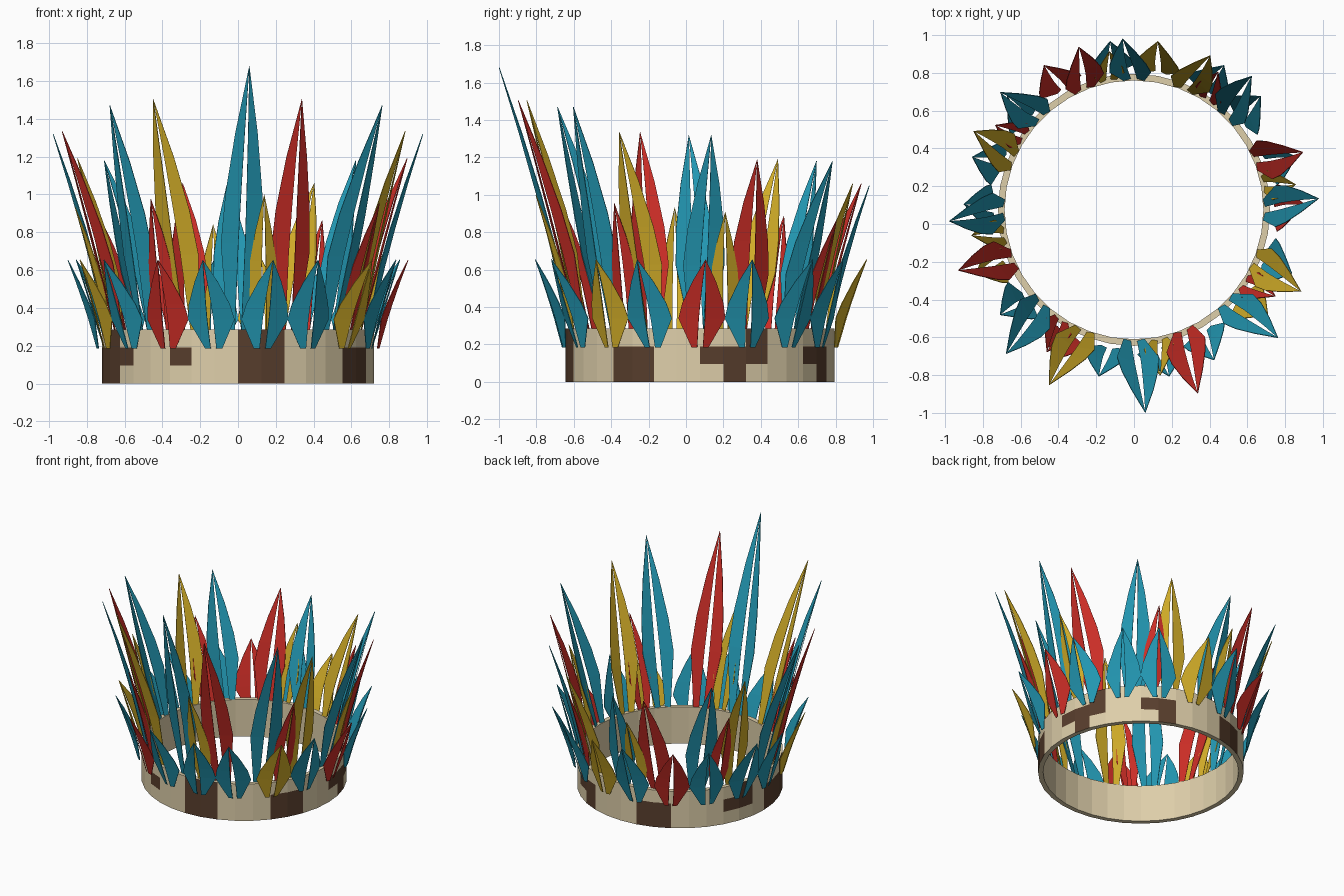
import bpy, bmesh, math
from mathutils import Vector

cube = bpy.data.objects.get("Cube")
if cube:
    bpy.data.objects.remove(cube, do_unlink=True)


def material(name, rgb):
    m = bpy.data.materials.new(name)
    m.use_nodes = True
    m.diffuse_color = (*rgb, 1)
    m.node_tree.nodes["Principled BSDF"].inputs["Base Color"].default_value = (*rgb, 1)
    return m


BLUE = material("feather_blue", (0.017, 0.32, 0.46))
RED = material("feather_red", (0.61, 0.027, 0.02))
YELLOW = material("feather_yellow", (0.66, 0.43, 0.022))
BEIGE = material("band_beige", (0.73, 0.62, 0.40))
BROWN = material("band_brown", (0.098, 0.048, 0.026))

CENTRE = Vector((0, 0.075, 0))
FRONT = -90


def radial(deg):
    a = math.radians(deg)
    return Vector((math.cos(a), math.sin(a), 0))


def link(name, bm, mats):
    mesh = bpy.data.meshes.new(name)
    bm.to_mesh(mesh)
    bm.free()
    for m in mats:
        mesh.materials.append(m)
    obj = bpy.data.objects.new(name, mesh)
    bpy.context.collection.objects.link(obj)
    return obj


# Head band: closed cross-section swept round, with brown blocks by angle and row
def make_band(outer=0.72, inner=0.685, height=0.285, steps=36):
    blocks = {
        0: (27, 28, 32, 33, 1, 6, 10, 11, 18, 19, 20),
        1: (27, 28, 32, 33, 0, 1, 2, 5, 6, 10, 11, 15, 16, 18, 19, 20, 21, 24),
        2: (27, 28, 2, 16, 20),
    }
    section = [(outer, height * i / 3) for i in range(4)] + [(inner, height), (inner, 0)]
    bm = bmesh.new()
    rings = []
    for s in range(steps):
        d = radial(360 * s / steps)
        rings.append([bm.verts.new(CENTRE + d * r + Vector((0, 0, z))) for r, z in section])
    n = len(section)
    for s in range(steps):
        a, b = rings[s], rings[(s + 1) % steps]
        for i in range(n):
            j = (i + 1) % n
            f = bm.faces.new((a[i], b[i], b[j], a[j]))
            f.material_index = 1 if s in blocks.get(i, ()) else 0
    link("head_band", bm, [BEIGE, BROWN])


# Feather: two vanes folded back from a slit spine, leaning outward to a point
def make_feather(name, deg, mat, r0, r1, z0, z1, width, lean, outline):
    out = radial(deg)
    side = radial(deg + 90)
    bm = bmesh.new()

    def point(t, w):
        bow = 0.85 * t + 0.15 * t * t
        r = r0 + (r1 - r0) * bow - 0.3 * abs(w)
        p = CENTRE + out * r + side * (w + lean * t)
        p.z = z0 + (z1 - z0) * t
        return bm.verts.new(p)

    for sign in (-1, 1):
        pairs = [(point(t, sign * width * i), point(t, sign * width * o)) for t, i, o in outline]
        tip = point(1, 0)
        faces = [(a[0], a[1], b[1], b[0]) for a, b in zip(pairs, pairs[1:])]
        faces.append((pairs[-1][0], pairs[-1][1], tip))
        for f in faces:
            bm.faces.new(f if sign > 0 else f[::-1])
    obj = link(name, bm, [mat])
    mod = obj.modifiers.new("thickness", "SOLIDIFY")
    mod.thickness = 0.004
    mod.offset = 0


# Outline rows: height fraction, inner edge, outer edge
LONG = [(0, 0.15, 0.5), (0.33, 0.16, 1), (0.52, 0.13, 0.88), (0.75, 0.08, 0.53)]
SHORT = [(0, 0.12, 0.36), (0.33, 0.13, 1), (0.5, 0.11, 0.88), (0.75, 0.06, 0.5)]

make_band()

# Tall row, shrinking from front to back
tall_tops = [1.68, 1.505, 1.47, 1.335, 1.32, 1.19, 1.18, 1.06, 1.05]
for k in range(16):
    top = tall_tops[min(k, 16 - k)]
    make_feather(f"tall_feather_{k + 1}", FRONT + 22.5 * k, (BLUE, RED, BLUE, YELLOW)[k % 4],
                 0.70, 0.70 + 0.267 * (top - 0.28), 0.28, top, 0.11,
                 -0.06 if k % 2 else 0.06, LONG)

# Middle row, between the tall feathers
for k in range(8):
    turn = 11.25 + 45 * k
    top = 1.01 - 0.001 * min(turn, 360 - turn)
    make_feather(f"middle_feather_{k + 1}", FRONT + turn, (YELLOW, RED)[k % 2],
                 0.705, 0.705 + 0.25 * (top - 0.27), 0.27, top, 0.08,
                 0.035 if k % 2 else -0.035, LONG)

# Short outer row overlapping the band
for k in range(18):
    make_feather(f"short_feather_{k + 1}", 20 * k, (RED, BLUE, BLUE, BLUE, YELLOW, BLUE)[k % 6],
                 0.75, 0.9, 0.185, 0.655, 0.125,
                 -0.03 if k % 2 else 0.03, SHORT)
